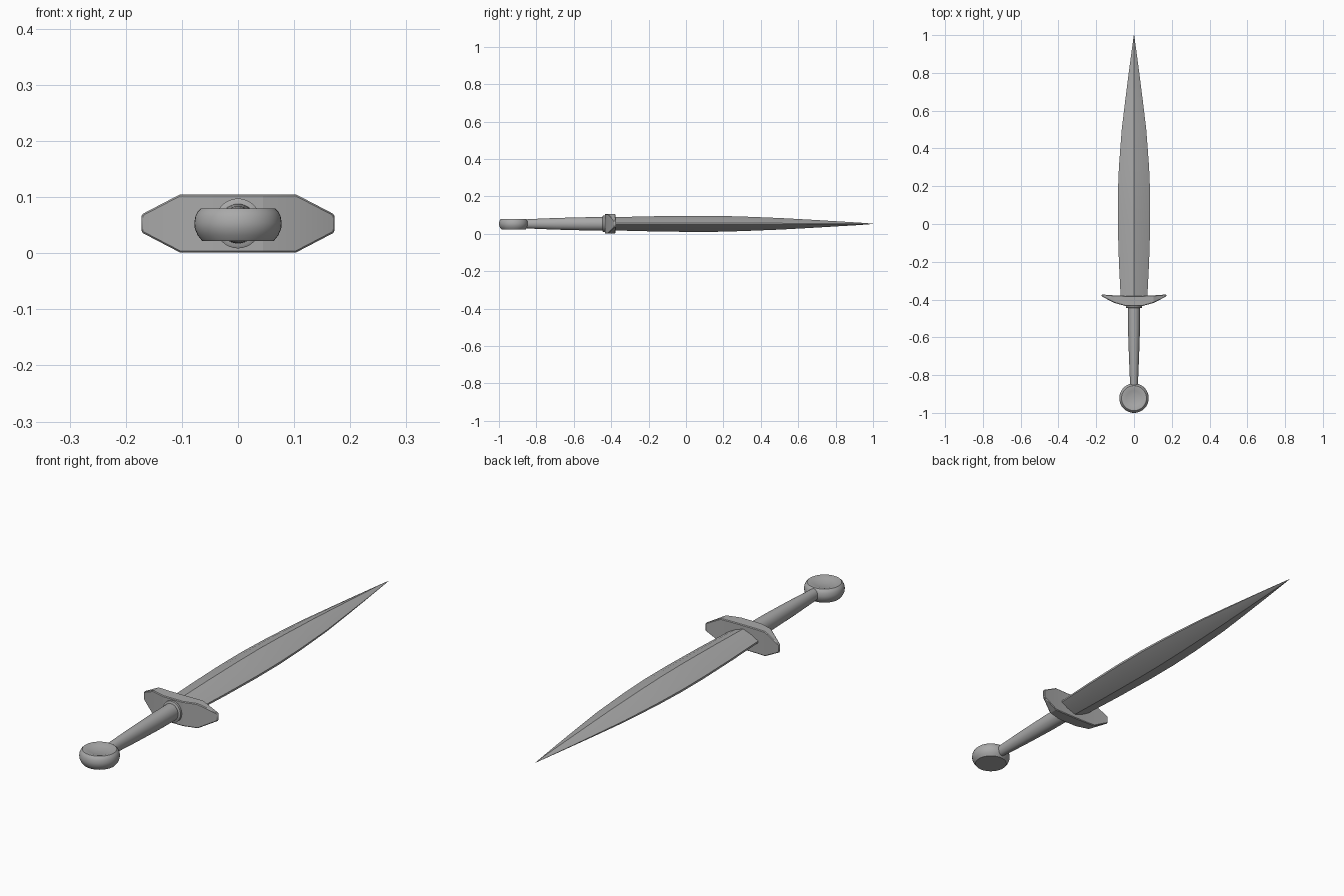
import bpy, bmesh, math

MID = 0.053  # height of the dagger's long axis

cube = bpy.data.objects.get("Cube")
if cube:
    bpy.data.objects.remove(cube, do_unlink=True)

steel = bpy.data.materials.new("grey_steel")
steel.use_nodes = True
grey = (0.4, 0.4, 0.4, 1)
steel.diffuse_color = grey
steel.node_tree.nodes["Principled BSDF"].inputs["Base Color"].default_value = grey


def loft(name, rings, angle=30):
    """Skin a row of equal-length point rings and cap both ends."""
    bm = bmesh.new()
    rows = [[bm.verts.new(p) for p in ring] for ring in rings]
    n = len(rows[0])
    for a, b in zip(rows, rows[1:]):
        for i in range(n):
            j = (i + 1) % n
            bm.faces.new((a[i], a[j], b[j], b[i]))
    bm.faces.new(rows[0])
    bm.faces.new(rows[-1])
    bmesh.ops.recalc_face_normals(bm, faces=bm.faces)
    mesh = bpy.data.meshes.new(name)
    bm.to_mesh(mesh)
    bm.free()
    mesh.materials.append(steel)
    obj = bpy.data.objects.new(name, mesh)
    bpy.context.collection.objects.link(obj)
    bpy.ops.object.select_all(action='DESELECT')
    obj.select_set(True)
    bpy.context.view_layer.objects.active = obj
    bpy.ops.object.shade_smooth_by_angle(angle=math.radians(angle))
    return obj


def circle(n=32):
    return [(math.cos(2 * math.pi * i / n), math.sin(2 * math.pi * i / n)) for i in range(n)]


# Blade: ridged, slightly swollen section with a narrow flat edge
section = [(0, 1), (0.55, 0.6), (1, 0.1), (1, -0.1), (0.55, -0.6),
           (0, -1), (-0.55, -0.6), (-1, -0.1), (-1, 0.1), (-0.55, 0.6)]
stations = [(-0.40, 0.070, 0.035), (-0.2, 0.080, 0.040), (0.0, 0.086, 0.043),
            (0.15, 0.086, 0.043), (0.3, 0.080, 0.039), (0.5, 0.065, 0.031),
            (0.65, 0.047, 0.023), (0.8, 0.028, 0.014), (0.92, 0.012, 0.007),
            (1.0, 0.001, 0.001)]
loft("blade", [[(x * w, y, MID + z * h) for x, z in section] for y, w, h in stations], 22)

# Guard: swept wings that narrow to blunt ends
wings = [(0.172, -0.383, -0.373, 0.016), (0.103, -0.418, -0.378, 0.052),
         (0.045, -0.434, -0.380, 0.052)]
wings += [(-x, f, b, h) for x, f, b, h in reversed(wings)]
guard = loft("guard", [[(x, f, MID - h), (x, b, MID - h), (x, b, MID + h), (x, f, MID + h)]
                       for x, f, b, h in wings], 15)
bevel = guard.modifiers.new("soft_edges", 'BEVEL')
bevel.width = 0.003
bevel.segments = 1

# Grip and the collar where it meets the guard
grip = [(-0.87, 0.020, 0.023), (-0.82, 0.022, 0.026), (-0.7, 0.027, 0.031),
        (-0.55, 0.032, 0.035), (-0.42, 0.033, 0.036)]
loft("grip", [[(x * w, y, MID + z * h) for x, z in circle()] for y, w, h in grip])
collar = [(-0.446, 0.037), (-0.443, 0.042), (-0.425, 0.042)]
loft("collar", [[(x * r, y, MID + z * r * 1.06) for x, z in circle()] for y, r in collar])

# Pommel: barrel-sided disc with a shallow dished top
pommel = [(0.064, -0.030), (0.072, -0.020), (0.077, -0.008), (0.078, 0.002),
          (0.076, 0.014), (0.072, 0.022), (0.066, 0.028), (0.057, 0.028),
          (0.040, 0.023), (0.020, 0.020), (0.002, 0.019)]
loft("pommel", [[(x * r, -0.922 + y * r, MID - 0.001 + z) for x, y in circle(40)]
                for r, z in pommel], 35)
